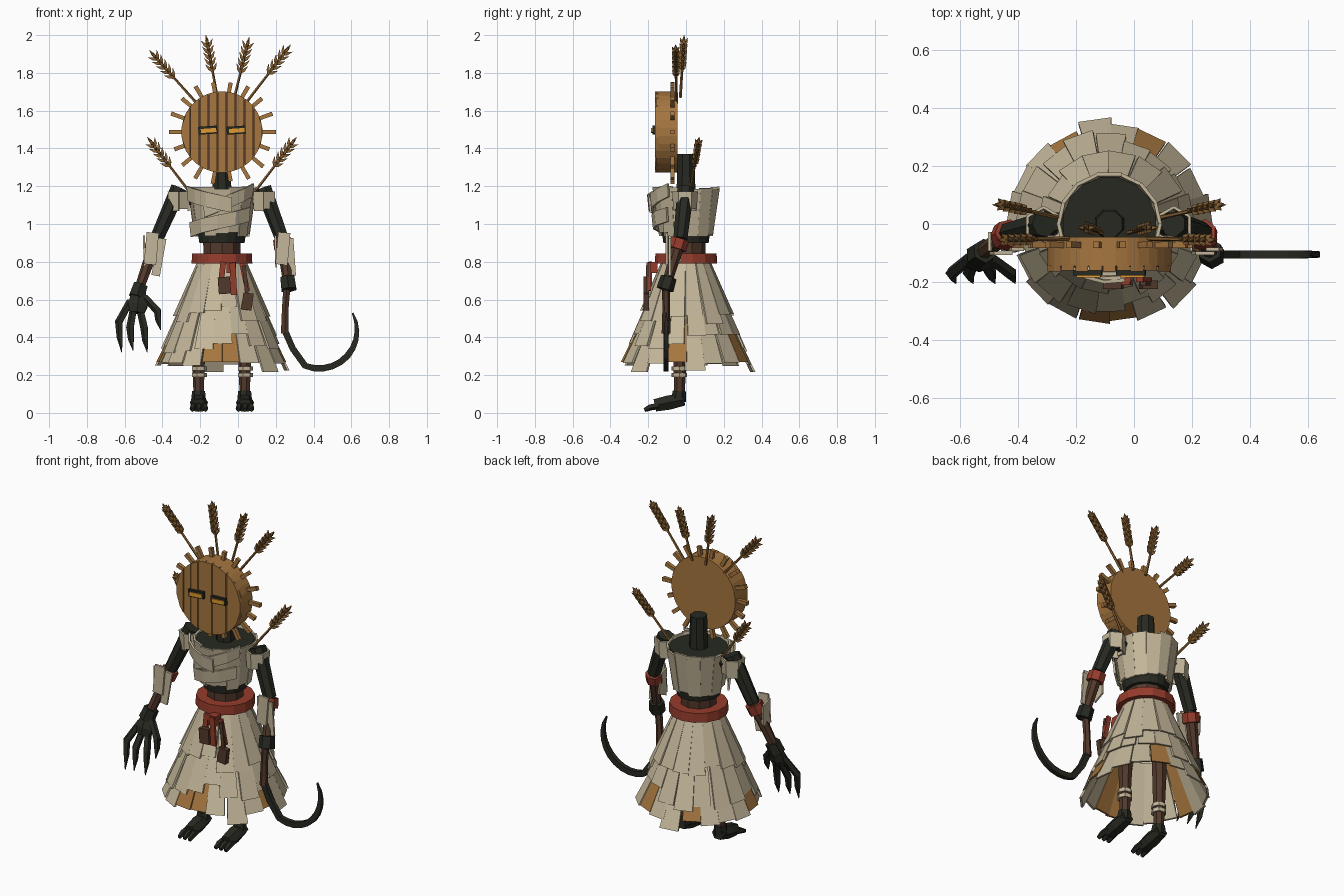
import bpy, bmesh, math, random
from mathutils import Vector as V

random.seed(4)
if "Cube" in bpy.data.objects:
    bpy.data.objects.remove(bpy.data.objects["Cube"])
CX = -0.085  # body axis


def material(name, rgb):
    m = bpy.data.materials.new(name)
    m.use_nodes = True
    m.diffuse_color = (*rgb, 1)
    m.node_tree.nodes["Principled BSDF"].inputs["Base Color"].default_value = (*rgb, 1)
    return m


CLOTH = material("cream cloth", (0.55, 0.47, 0.32))
OCHRE = material("ochre wood", (0.38, 0.18, 0.05))
WHEAT = material("wheat brown", (0.26, 0.125, 0.035))
DARK = material("charcoal", (0.02, 0.022, 0.015))
RED = material("rust red", (0.3, 0.045, 0.025))
BROWN = material("dark brown", (0.085, 0.04, 0.024))
GLOW = material("amber", (0.75, 0.32, 0.03))


class Part:
    """Collects geometry, then becomes one named object."""
    def __init__(self, name, mat):
        self.name, self.mat, self.bm = name, mat, bmesh.new()

    def __enter__(self):
        return self.bm

    def __exit__(self, *_):
        bmesh.ops.recalc_face_normals(self.bm, faces=self.bm.faces)
        me = bpy.data.meshes.new(self.name)
        self.bm.to_mesh(me)
        self.bm.free()
        me.materials.append(self.mat)
        bpy.context.collection.objects.link(bpy.data.objects.new(self.name, me))


def tube(bm, pts, radii, n=8, squash=1):
    """Faceted sweep through points with a radius at each."""
    pts = [V(p) for p in pts]
    rings = []
    for i, (p, r) in enumerate(zip(pts, radii)):
        t = (pts[min(i + 1, len(pts) - 1)] - pts[max(i - 1, 0)]).normalized()
        u = t.cross(V((1, 0, 0)) if abs(t.y) > 0.85 else V((0, 1, 0))).normalized()
        w = u.cross(t)
        angs = [(k + 0.5) * math.tau / n for k in range(n)]
        rings.append([bm.verts.new(p + u * math.cos(a) * r + w * math.sin(a) * r * squash) for a in angs])
    for a, b in zip(rings, rings[1:]):
        for k in range(n):
            bm.faces.new((a[k], a[(k + 1) % n], b[(k + 1) % n], b[k]))
    bm.faces.new(rings[0])
    bm.faces.new(rings[-1])


def prism(bm, poly, off):
    a = [bm.verts.new(V(p)) for p in poly]
    b = [bm.verts.new(V(p) + V(off)) for p in poly]
    bm.faces.new(a)
    bm.faces.new(b)
    for k in range(len(a)):
        j = (k + 1) % len(a)
        bm.faces.new((a[k], a[j], b[j], b[k]))


def plate(bm, x, z, w, h, y, th, deg=0):
    """Upright plate facing the front, turned by deg."""
    c, s = math.cos(math.radians(deg)), math.sin(math.radians(deg))
    corners = [(-w, -h), (w, -h), (w, h), (-w, h)]
    prism(bm, [(x + (c * a - s * b) / 2, y, z + (s * a + c * b) / 2) for a, b in corners], (0, th, 0))


def polar(a, r, z, cx=CX, cy=0):
    return V((cx + r * math.cos(a), cy + r * math.sin(a), z))


def strip(bm, ang, half, top, bot, spread=1.0, th=0.012, cx=CX, cy=0):
    """Hanging cloth strip; top and bot are (radius, height)."""
    q = [polar(ang - half, *top, cx, cy), polar(ang + half, *top, cx, cy),
         polar(ang + half * spread, *bot, cx, cy), polar(ang - half * spread, *bot, cx, cy)]
    prism(bm, q, V((-math.cos(ang), -math.sin(ang), 0)) * th)


def column(name, mat, z0, z1, r0, r1, n=12):
    with Part(name, mat) as bm:
        tube(bm, [(CX, 0, z0), (CX, 0, z1)], [r0, r1], n)


# Body core
column("torso_core", DARK, 0.9, 1.18, 0.122, 0.163, 16)
column("waist", BROWN, 0.74, 0.92, 0.1, 0.105, 10)
column("belt", RED, 0.79, 0.845, 0.165, 0.162, 14)
column("neck", DARK, 1.15, 1.37, 0.055, 0.048, 8)

# Torso cloth strips and diagonal chest wraps
with Part("torso_cloth", CLOTH) as bm:
    for i in range(14):
        a = (i + 0.5) * math.tau / 14
        strip(bm, a, 0.235, (0.182, 1.19 + random.uniform(-0.01, 0.01)),
              (0.146, 0.945 + random.uniform(-0.015, 0.015)))
with Part("chest_wraps", CLOTH) as bm:
    for a0, a1, z0, z1, h in ((200, 325, 0.97, 1.05, 0.075), (240, 330, 1.07, 1.18, 0.07), (205, 285, 1.16, 1.1, 0.08)):
        for k in range(4):
            f, g = k / 4, (k + 1) / 4
            a, b = (math.radians(a0 + (a1 - a0) * t) for t in (f, g))
            za, zb = z0 + (z1 - z0) * f, z0 + (z1 - z0) * g
            r = 0.06 + 0.12 * z0
            q = [polar(a, r, za - h / 2), polar(b, r, zb - h / 2), polar(b, r + 0.008, zb + h / 2), polar(a, r + 0.008, za + h / 2)]
            m = (a + b) / 2
            prism(bm, q, (-math.cos(m) * 0.012, -math.sin(m) * 0.012, 0))

# Skirt: three overlapping tiers, some ochre strips in the lowest
cloth, ochre = Part("skirt_cloth", CLOTH), Part("skirt_ochre_strips", OCHRE)
with cloth, ochre:
    for n, top, bot, half, spread in ((16, (0.135, 0.79), (0.245, 0.52), 0.2, 0.95),
                                      (18, (0.165, 0.69), (0.3, 0.37), 0.18, 0.92),
                                      (20, (0.2, 0.56), (0.35, 0.235), 0.16, 0.98)):
        for i in range(n):
            a = (i + 0.5) * math.tau / n
            r, z = bot
            lowest = n == 20
            d = random.uniform(-0.025, 0.035) if lowest else random.uniform(-0.06, 0.05)
            painted = lowest and i in (3, 6, 10, 14, 15, 19)
            if painted:
                d = 0.035
            z += d
            r -= d * 0.4
            strip(bm=(ochre if painted else cloth).bm, ang=a + random.uniform(-0.03, 0.03), half=half,
                  top=top, bot=(r + random.uniform(0, 0.012), z), spread=spread)

# Belt hangings
with Part("belt_ribbons", RED) as bm:
    plate(bm, -0.035, 0.77, 0.05, 0.06, -0.2, 0.05)
    plate(bm, -0.085, 0.735, 0.03, 0.13, -0.195, 0.015, -6)
    plate(bm, -0.025, 0.71, 0.032, 0.17, -0.21, 0.015, 3)
    plate(bm, 0.035, 0.72, 0.025, 0.15, -0.2, 0.015, 12)
with Part("belt_pouches", BROWN) as bm:
    plate(bm, -0.072, 0.675, 0.065, 0.09, -0.225, 0.03, 4)
    plate(bm, 0.05, 0.59, 0.055, 0.09, -0.225, 0.03, -8)
    plate(bm, 0.04, 0.7, 0.02, 0.16, -0.212, 0.015, 6)

# Head drum with planked face
HZ, HR = 1.487, 0.215
with Part("head_drum", OCHRE) as bm:
    tube(bm, [(CX, -0.145, HZ), (CX, -0.045, HZ)], [HR, HR], 32)
with Part("face_planks", OCHRE) as bm:
    n, w = 9, 2 * HR / 9
    for i in range(n):
        x0, x1 = -HR + i * w + 0.002, -HR + (i + 1) * w - 0.002
        xs = [x0, (x0 + x1) / 2, x1]
        hs = [math.sqrt(HR * HR - x * x) for x in xs]
        poly = [(CX + x, -0.164 + 0.004 * (i % 2), HZ + h) for x, h in zip(xs, hs)]
        poly += [(CX + x, -0.164 + 0.004 * (i % 2), HZ - h) for x, h in zip(xs[::-1], hs[::-1])]
        prism(bm, poly, (0, 0.022, 0))
with Part("plank_gaps", BROWN) as bm:
    tube(bm, [(CX, -0.148, HZ), (CX, -0.14, HZ)], [HR - 0.006] * 2, 32)
with Part("eye_frames", DARK) as bm:
    for s in (-1, 1):
        plate(bm, CX + s * 0.075, 1.497, 0.1, 0.042, -0.178, 0.02, 4)
with Part("eyes", GLOW) as bm:
    for s in (-1, 1):
        plate(bm, CX + s * 0.075 + 0.004, 1.495, 0.082, 0.022, -0.184, 0.009, 4)
with Part("head_pegs", OCHRE) as bm:
    for i in range(18):
        a = i * math.tau / 18
        d = V((math.cos(a), 0, math.sin(a)))
        c = V((CX, -0.072, HZ))
        tube(bm, [c + d * 0.19, c + d * (0.265 + 0.025 * random.random())], [0.014, 0.016], 4)


# Wheat stalks on head and shoulders
def stalk(bm, base, tip):
    base, tip = V(base), V(tip)
    t = (tip - base).normalized()
    side = t.cross(V((0, 1, 0))).normalized()
    out = side.cross(t)
    tube(bm, [base, tip - t * 0.03], [0.008, 0.006], 5)

    def grain(p, d, size):
        tube(bm, [p, p + d * size * 0.45, p + d * size], [0.003, 0.012, 0.001], 4)
    for k in range(5):
        p = tip - t * (0.2 - 0.032 * k)
        for s in (-1, 1):
            grain(p, (t + side * s * 0.65).normalized(), 0.056)
            grain(p + t * 0.016, (t + out * s * 0.5).normalized(), 0.045)
    grain(tip - t * 0.05, t, 0.05)


with Part("wheat_stalks", WHEAT) as bm:
    for x0, y0, z0, x1, y1, z1 in ((-0.22, -0.05, 1.64, -0.47, -0.055, 1.92), (-0.11, -0.03, 1.67, -0.17, -0.01, 2.0),
                                   (-0.02, -0.03, 1.67, 0.06, -0.01, 1.99), (0.04, -0.05, 1.64, 0.28, -0.055, 1.95),
                                   (-0.25, 0.02, 1.16, -0.48, 0.07, 1.46), (0.08, 0.02, 1.16, 0.31, 0.07, 1.46)):
        stalk(bm, (x0, y0, z0), (x1, y1, z1))

# Arms
ARMS = {"right": ((-0.31, 0, 1.19), (-0.43, -0.03, 0.92), (-0.525, -0.1, 0.65)),
        "left": ((0.135, 0, 1.19), (0.235, -0.03, 0.92), (0.265, -0.1, 0.69))}
for side, (sh, el, wr) in ARMS.items():
    sh, el, wr = V(sh), V(el), V(wr)
    body = V((CX, 0, 1.12))
    with Part(side + "_upper_arm", DARK) as bm:
        tube(bm, [body, sh - V((0, 0, 0.05))], [0.04, 0.04], 6)
        tube(bm, [sh, el], [0.046, 0.038], 7)
    with Part(side + "_forearm", BROWN) as bm:
        tube(bm, [el, wr], [0.035, 0.026], 7)
    with Part(side + "_wrist_cuff", DARK) as bm:
        d = (wr - el).normalized()
        tube(bm, [wr - d * 0.03, wr + d * 0.04], [0.043, 0.046], 6)
    with Part(side + "_elbow_band", RED) as bm:
        m = el.lerp(wr, 0.12)
        tube(bm, [m - d * 0.028, m + d * 0.028], [0.05, 0.05], 7)
    with Part(side + "_shoulder_cloth", CLOTH) as bm:
        for i in range(6):
            strip(bm, i * math.tau / 6, 0.5, (0.068, 1.172), (0.062, 1.068 + 0.012 * (i % 2)), 1.0, 0.01,
                  sh.x * 0.98 + el.x * 0.02, -0.005)
    with Part(side + "_forearm_cloth", CLOTH) as bm:
        m = el.lerp(wr, 0.25)
        plate(bm, m.x - 0.005, 0.87, 0.065, 0.17, m.y - 0.06, 0.012, -5)
        plate(bm, m.x + 0.035, 0.825, 0.045, 0.2, m.y - 0.045, 0.012, -10 if side == "right" else 4)
        prism(bm, [(m.x - 0.05, m.y - 0.045, 0.94), (m.x - 0.05, m.y + 0.02, 0.92),
                   (m.x - 0.045, m.y + 0.02, 0.8), (m.x - 0.045, m.y - 0.045, 0.77)], (0.01, 0, 0))

# Clawed hand
with Part("right_hand", DARK) as bm:
    tube(bm, [(-0.525, -0.1, 0.65), (-0.53, -0.13, 0.57), (-0.535, -0.14, 0.53)], [0.04, 0.06, 0.045], 6, 0.6)
    for a, b, c in (((-0.57, 0.59), (-0.63, 0.48), (-0.615, 0.32)), ((-0.55, 0.56), (-0.57, 0.45), (-0.555, 0.33)),
                    ((-0.52, 0.56), (-0.495, 0.45), (-0.48, 0.32)), ((-0.49, 0.61), (-0.425, 0.54), (-0.41, 0.44))):
        tube(bm, [(a[0], -0.12, a[1]), (b[0], -0.17, b[1]), ((b[0] + c[0]) / 2 - 0.003, -0.18, (b[1] + c[1]) / 2),
                  (c[0], -0.205, c[1])], [0.02, 0.022, 0.017, 0.002], 5)

# Sickle and the hand holding it
with Part("left_hand", DARK) as bm:
    tube(bm, [(0.265, -0.1, 0.69), (0.258, -0.11, 0.65)], [0.042, 0.03], 6)
with Part("sickle_handle", BROWN) as bm:
    tube(bm, [(0.26, -0.105, 0.68), (0.25, -0.105, 0.55), (0.248, -0.105, 0.42)], [0.022, 0.02, 0.024], 6)
with Part("sickle_blade", DARK) as bm:
    arc = [math.radians(-112 + 14 * k) for k in range(11)]
    pts = [(0.242, -0.105, 0.45), (0.29, -0.105, 0.34)]
    pts += [(0.43 + 0.2 * math.cos(a), -0.105, 0.435 + 0.2 * math.sin(a)) for a in arc]
    tube(bm, pts, [0.024] * 8 + [0.022, 0.02, 0.017, 0.013, 0.006], 4, 0.8)

# Legs and feet, mirrored about the body axis
for side, s in (("right", -1), ("left", 1)):
    x = CX + s * 0.122
    with Part(side + "_leg", BROWN) as bm:
        tube(bm, [(x - s * 0.03, 0, 0.78), (x, -0.03, 0.42), (x, -0.035, 0.08)], [0.045, 0.04, 0.028], 7)
    with Part(side + "_ankle_wraps", CLOTH) as bm:
        for z in (0.2, 0.235):
            tube(bm, [(x, -0.035, z - 0.011), (x, -0.035, z + 0.011)], [0.042, 0.042], 7)
    with Part(side + "_foot", DARK) as bm:
        tube(bm, [(x, -0.035, 0.115), (x, -0.04, 0.06)], [0.036, 0.042], 7)
        tube(bm, [(x, -0.01, 0.07), (x, -0.09, 0.055), (x, -0.165, 0.04)], [0.036, 0.044, 0.038], 6, 1.1)
        for k in (-1, 0, 1):
            tube(bm, [(x + k * 0.028, -0.14, 0.04), (x + k * 0.032, -0.19, 0.03), (x + k * 0.034, -0.22, 0.016)],
                 [0.018, 0.018, 0.012], 5)
